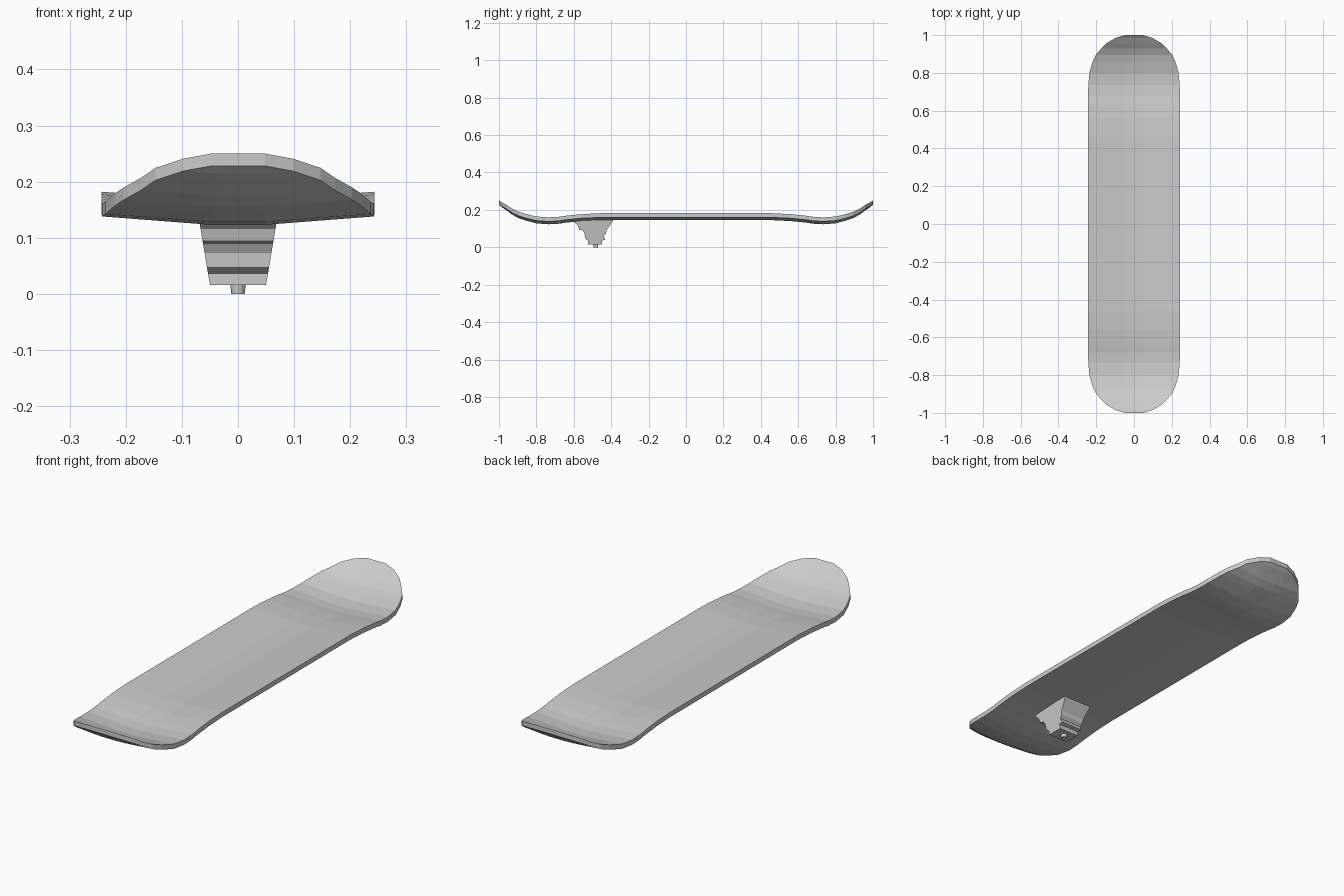
import bpy, bmesh, math

if "Cube" in bpy.data.objects:
    bpy.data.objects.remove(bpy.data.objects["Cube"])


def make_object(name, bm):
    bmesh.ops.recalc_face_normals(bm, faces=bm.faces)
    mesh = bpy.data.meshes.new(name)
    bm.to_mesh(mesh)
    bm.free()
    obj = bpy.data.objects.new(name, mesh)
    bpy.context.collection.objects.link(obj)
    return obj


# Deck: half-length stations of (y, half width, top height on centre line)
half = [(0.0, 0.243, 0.167), (0.28, 0.243, 0.167), (0.46, 0.243, 0.167),
        (0.56, 0.243, 0.162), (0.64, 0.243, 0.154), (0.68, 0.243, 0.148),
        (0.735, 0.242, 0.145), (0.80, 0.236, 0.150), (0.86, 0.219, 0.166),
        (0.895, 0.203, 0.178), (0.93, 0.173, 0.197), (0.956, 0.147, 0.217),
        (0.985, 0.098, 0.237), (1.0, 0.048, 0.25)]
stations = [(-y, w, z) for y, w, z in reversed(half[1:])] + half
fractions = [-1, -0.8, -0.6, -0.4, -0.2, 0.2, 0.4, 0.6, 0.8, 1]
CONCAVE, THICK = 0.015, 0.022

bm = bmesh.new()
rows = []
for y, w, z in stations:
    row = []
    for f in fractions:
        x = f * w
        lift = CONCAVE * max(0, abs(x) - 0.048) / 0.195
        row.append(bm.verts.new((x, y, z + lift)))
    rows.append(row)
for a, b in zip(rows, rows[1:]):
    for i in range(len(a) - 1):
        bm.faces.new((a[i], a[i + 1], b[i + 1], b[i]))
# Thicken the deck straight down
top_faces = bm.faces[:]
ext = bmesh.ops.extrude_face_region(bm, geom=top_faces, use_keep_orig=True)
lower = [g for g in ext["geom"] if isinstance(g, bmesh.types.BMVert)]
bmesh.ops.translate(bm, verts=lower, vec=(0, 0, -THICK))
make_object("deck", bm)

# Truck base: side profile (y, z), tapered in width towards the bottom
profile = [(-0.605, 0.147), (-0.598, 0.134), (-0.578, 0.116), (-0.572, 0.094),
           (-0.552, 0.09), (-0.542, 0.073), (-0.54, 0.047), (-0.525, 0.036),
           (-0.525, 0.016), (-0.45, 0.016), (-0.45, 0.036), (-0.432, 0.04),
           (-0.44, 0.06), (-0.428, 0.073), (-0.424, 0.092), (-0.392, 0.138),
           (-0.39, 0.147)]
bm = bmesh.new()
sides = []
for s in (-1, 1):
    sides.append([bm.verts.new((s * (0.05 + 0.168 * (z - 0.016)), y, z))
                  for y, z in profile])
    bm.faces.new(sides[-1])
n = len(profile)
for i in range(n):
    j = (i + 1) % n
    bm.faces.new((sides[0][i], sides[0][j], sides[1][j], sides[1][i]))
make_object("truck_base", bm)

# Pivot collar: short hollow ring under the truck base
bm = bmesh.new()
N = 12
loops = []
for r, z in [(0.014, 0.02), (0.012, 0.0), (0.007, 0.0), (0.007, 0.014)]:
    loops.append([bm.verts.new((r * math.cos(2 * math.pi * k / N),
                                -0.483 + r * math.sin(2 * math.pi * k / N), z))
                  for k in range(N)])
for a, b in zip(loops, loops[1:]):
    for k in range(N):
        m = (k + 1) % N
        bm.faces.new((a[k], a[m], b[m], b[k]))
bm.faces.new(loops[0])
bm.faces.new(loops[-1])
make_object("pivot_collar", bm)
